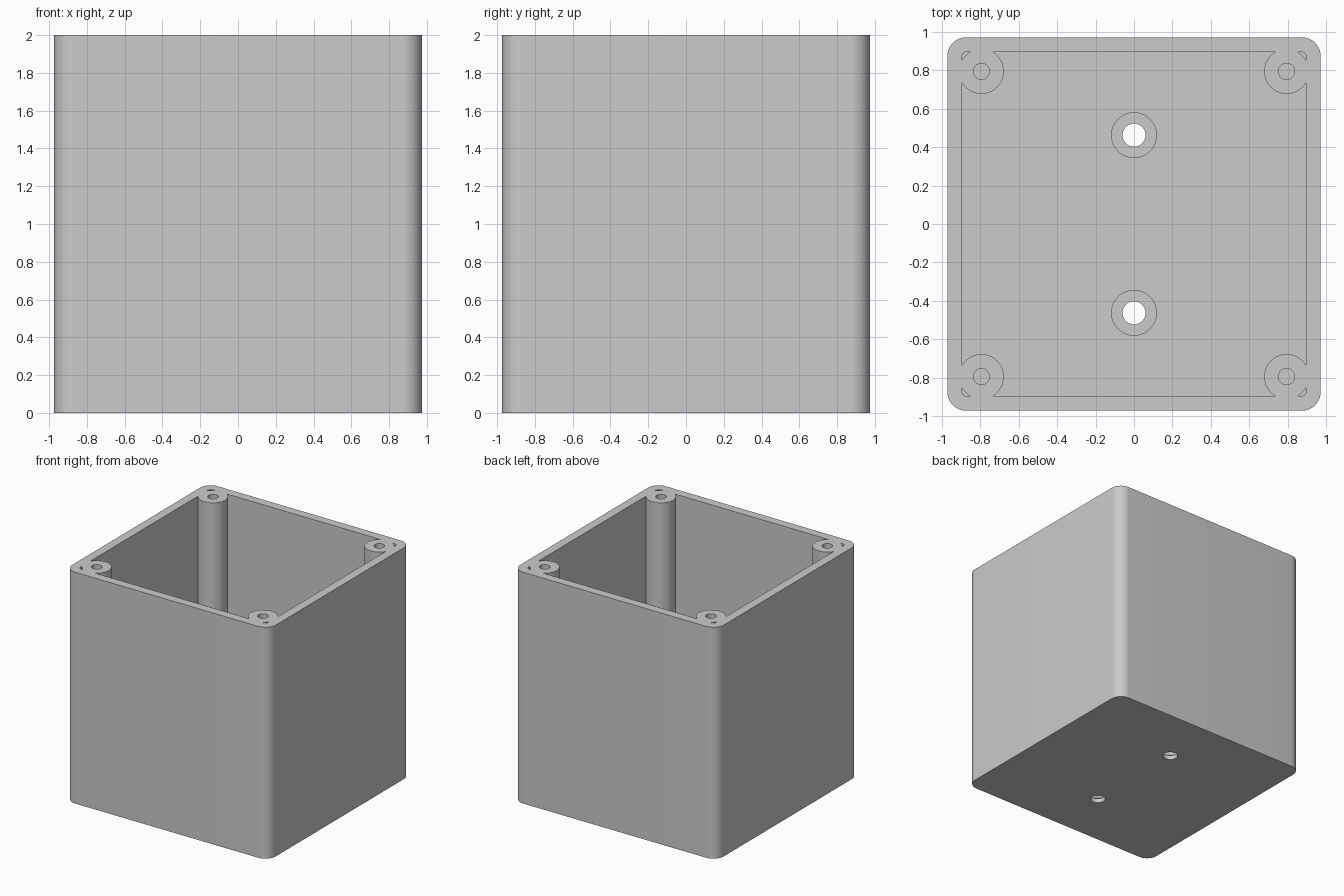
import bpy, bmesh, math

HALF, WALL, HEIGHT = 0.973, 0.076, 2.0
INNER = HALF - WALL
POST, BASE_HOLE = 0.795, 0.463

if "Cube" in bpy.data.objects:
    bpy.data.objects.remove(bpy.data.objects["Cube"], do_unlink=True)

grey = bpy.data.materials.new("light_grey_plastic")
grey.use_nodes = True
colour = (0.6, 0.6, 0.6, 1)
grey.diffuse_color = colour
grey.node_tree.nodes["Principled BSDF"].inputs["Base Color"].default_value = colour


def prism(name, outline, z0, z1):
    """Extrude a closed outline from z0 to z1."""
    bm = bmesh.new()
    face = bm.faces.new([bm.verts.new((x, y, z0)) for x, y in outline])
    top = bmesh.ops.extrude_face_region(bm, geom=[face])["geom"]
    verts = [v for v in top if isinstance(v, bmesh.types.BMVert)]
    bmesh.ops.translate(bm, verts=verts, vec=(0, 0, z1 - z0))
    bmesh.ops.recalc_face_normals(bm, faces=bm.faces)
    mesh = bpy.data.meshes.new(name)
    bm.to_mesh(mesh)
    bm.free()
    mesh.materials.append(grey)
    obj = bpy.data.objects.new(name, mesh)
    bpy.context.collection.objects.link(obj)
    return obj


def rounded_square(half, radius, steps=12):
    points = []
    for corner, (sx, sy) in enumerate([(1, 1), (-1, 1), (-1, -1), (1, -1)]):
        for i in range(steps + 1):
            a = math.pi / 2 * (corner + i / steps)
            points.append((sx * (half - radius) + radius * math.cos(a),
                           sy * (half - radius) + radius * math.sin(a)))
    return points


def circle(x, y, radius, steps=48):
    angles = [2 * math.pi * i / steps for i in range(steps)]
    return [(x + radius * math.cos(a), y + radius * math.sin(a)) for a in angles]


def cut(target, cutter):
    """Subtract the cutter, then discard it."""
    mod = target.modifiers.new("cut", 'BOOLEAN')
    mod.operation, mod.solver, mod.object = 'DIFFERENCE', 'EXACT', cutter
    bpy.context.view_layer.objects.active = target
    bpy.ops.object.modifier_apply(modifier=mod.name)
    bpy.data.objects.remove(cutter, do_unlink=True)


# Hollow interior, leaving four round screw posts in the corners
corners = [(sx * POST, sy * POST) for sx in (-1, 1) for sy in (-1, 1)]
cavity = prism("cavity", rounded_square(INNER, 0.026), WALL, HEIGHT + 0.1)
for x, y in corners:
    cut(cavity, prism("post_space", circle(x, y, 0.117), -0.1, HEIGHT + 0.2))

# Open box with rounded vertical corners
box = prism("open_box", rounded_square(HALF, 0.1), 0, HEIGHT)
cut(box, cavity)

# Screw holes down the posts
for x, y in corners:
    cut(box, prism("screw_hole", circle(x, y, 0.042), WALL + 0.01, HEIGHT + 0.1))

# Counterbored mounting holes through the floor
for y in (-BASE_HOLE, BASE_HOLE):
    cut(box, prism("counterbore", circle(0, y, 0.117), WALL / 2, 0.2))
    cut(box, prism("mounting_hole", circle(0, y, 0.06), -0.1, 0.2))

# Smooth the rounded walls, keep the rims sharp
bpy.ops.object.select_all(action='DESELECT')
box.select_set(True)
bpy.context.view_layer.objects.active = box
bpy.ops.object.shade_smooth_by_angle(angle=math.radians(30))
